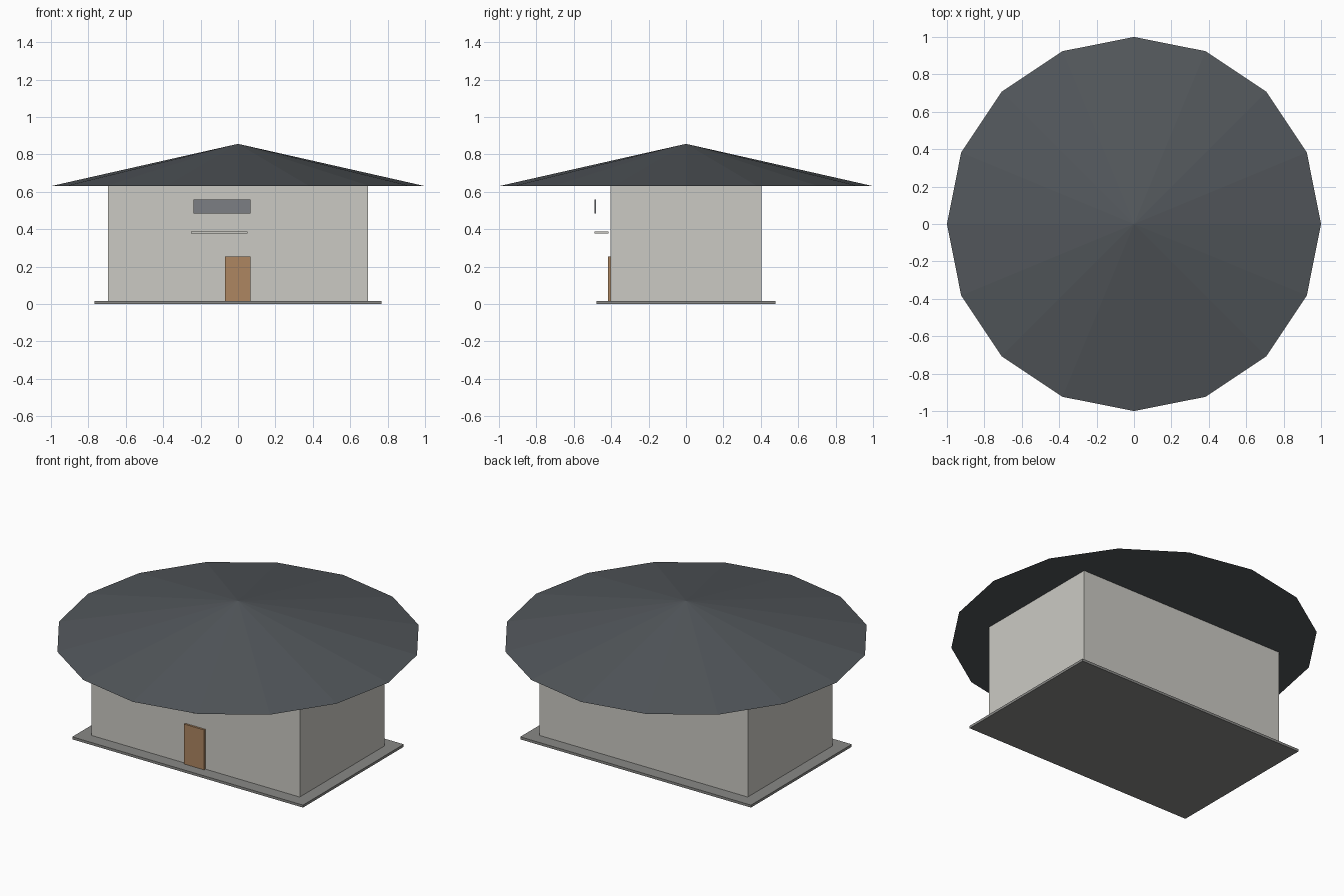
import bpy
import bmesh
from mathutils import Matrix, Vector

if "Cube" in bpy.data.objects:
    bpy.data.objects.remove(bpy.data.objects["Cube"])


def finish(name, bm, color=None):
    mesh = bpy.data.meshes.new(name)
    bm.to_mesh(mesh)
    bm.free()
    obj = bpy.data.objects.new(name, mesh)
    bpy.context.collection.objects.link(obj)
    if color:
        mat = bpy.data.materials.new(name + "_colour")
        mat.diffuse_color = (*color, 1)
        mat.use_nodes = True
        mat.node_tree.nodes["Principled BSDF"].inputs["Base Color"].default_value = mat.diffuse_color
        mesh.materials.append(mat)
    return obj


def box(name, lo, hi, color=None):
    lo, hi = Vector(lo), Vector(hi)
    bm = bmesh.new()
    matrix = Matrix.Translation((lo + hi) / 2) @ Matrix.Diagonal((*(hi - lo), 1))
    bmesh.ops.create_cube(bm, size=1, matrix=matrix)
    return finish(name, bm, color)


# Paved base and main walls
box("base_slab", (-0.768, -0.479, 0), (0.768, 0.479, 0.015), (0.25, 0.25, 0.24))
box("walls", (-0.694, -0.404, 0.015), (0.694, 0.404, 0.63), (0.6, 0.59, 0.55))

# Sixteen-sided shallow roof with a closed underside
base_z, apex_z = 0.63, 0.856
bm = bmesh.new()
bmesh.ops.create_cone(bm, cap_ends=True, segments=16, radius1=1, radius2=0,
                      depth=apex_z - base_z,
                      matrix=Matrix.Translation((0, 0, (base_z + apex_z) / 2)))
bmesh.ops.remove_doubles(bm, verts=bm.verts, dist=0.0001)
finish("roof", bm, (0.085, 0.095, 0.105))

# Front door, canopy and hanging panel
box("door", (-0.069, -0.416, 0.015), (0.066, -0.404, 0.255), (0.42, 0.24, 0.12))
box("canopy", (-0.252, -0.488, 0.377), (0.05, -0.414, 0.388), (0.6, 0.59, 0.55))
box("front_panel", (-0.239, -0.488, 0.484), (0.066, -0.482, 0.559), (0.2, 0.21, 0.23))
